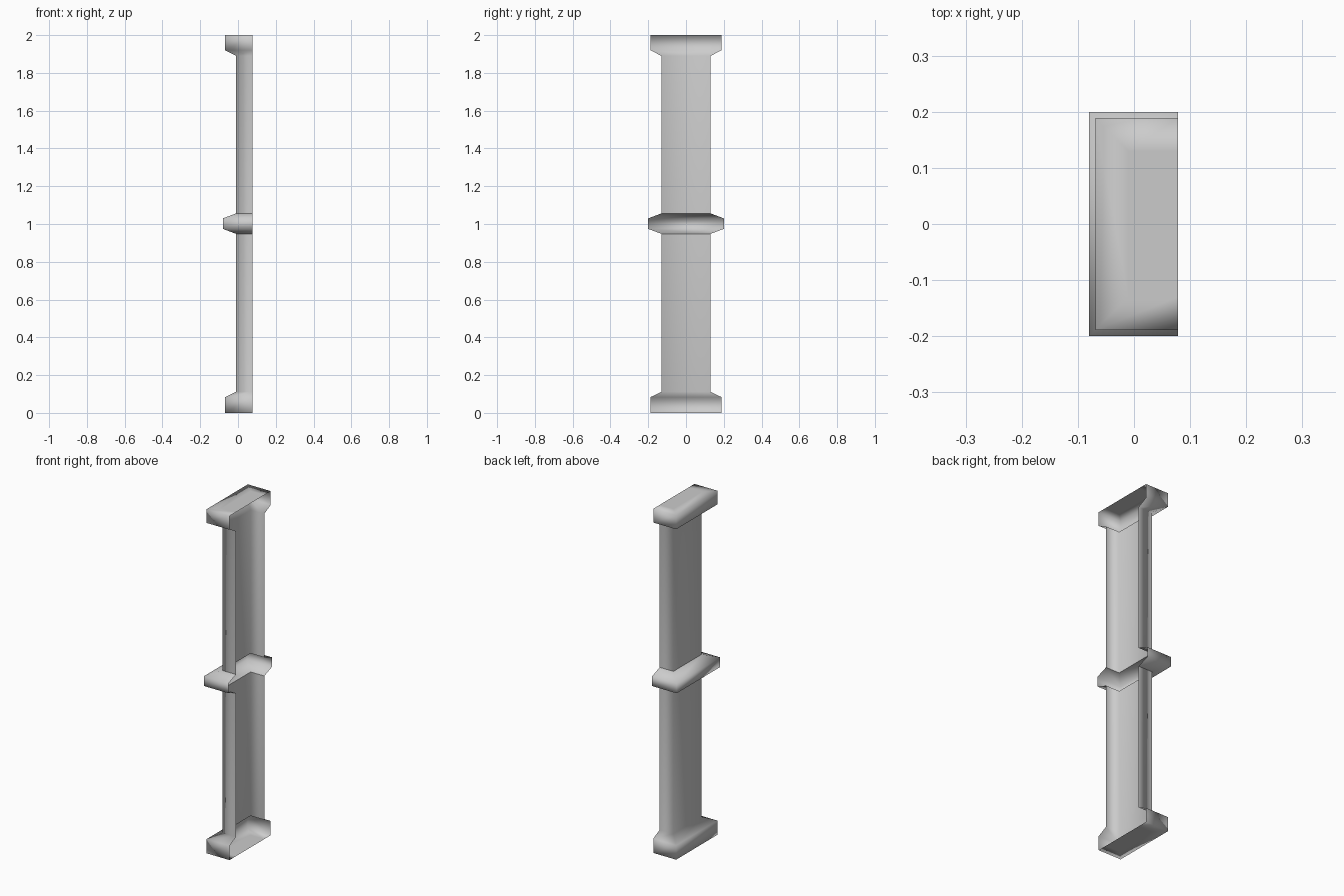
import bpy, bmesh

if "Cube" in bpy.data.objects:
    bpy.data.objects.remove(bpy.data.objects["Cube"])

BACK = 0.078      # open back plane
FRONT = -0.01     # shaft front
HALF = 0.13       # shaft half width

# Mid grey finish
grey = bpy.data.materials.new("grey_finish")
grey.diffuse_color = (0.53, 0.53, 0.53, 1)
grey.use_nodes = True
grey.node_tree.nodes["Principled BSDF"].inputs["Base Color"].default_value = grey.diffuse_color


def section(bm, off, z):
    """Three-sided section, open towards +x."""
    w, x = HALF + off, FRONT - off
    return [bm.verts.new(p) for p in
            ((BACK, w, z), (x, w, z), (x, -w, z), (BACK, -w, z))]


def shell(name, profile, lid=None):
    """Smooth open-backed shell through (offset, height) sections."""
    bm = bmesh.new()
    rings = [section(bm, o, z) for o, z in profile]
    for a, b in zip(rings, rings[1:]):
        for i in range(3):
            bm.faces.new((a[i], a[i + 1], b[i + 1], b[i]))
    if lid == "bottom":
        bm.faces.new(rings[0][::-1])
    if lid == "top":
        bm.faces.new(rings[-1])
    for f in bm.faces:
        f.smooth = True
    mesh = bpy.data.meshes.new(name)
    bm.to_mesh(mesh)
    bm.free()
    mesh.materials.append(grey)
    obj = bpy.data.objects.new(name, mesh)
    bpy.context.collection.objects.link(obj)
    return obj


# Lower shaft with foot, upper shaft with head; long faces dominate the shading
lower = shell("lower_shaft_and_foot",
              [(0, 0), (0.059, 0), (0.059, 0.083), (0, 0.112), (0, 0.948)], "bottom")
upper = shell("upper_shaft_and_head",
              [(0, 1.056), (0, 1.89), (0.059, 1.92), (0.059, 2), (0, 2)], "top")
for o in (lower, upper):
    o.modifiers.new("weighted", 'WEIGHTED_NORMAL')

# Middle band, creased against the shaft
shell("middle_band", [(0, 0.948), (0.07, 0.974), (0.07, 1.03), (0, 1.056)])
